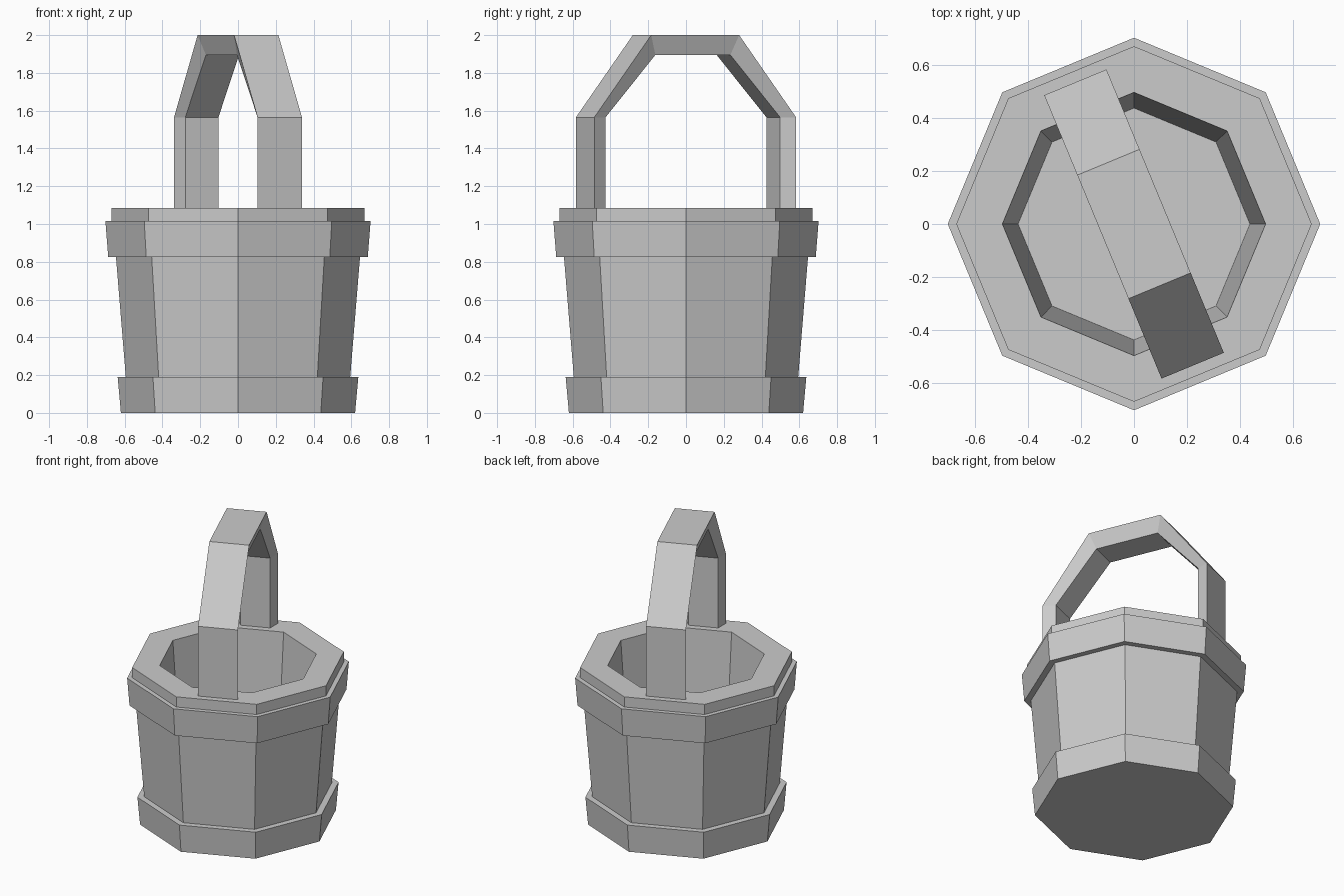
import bpy, bmesh
from math import sin, cos, pi, radians

if "Cube" in bpy.data.objects:
    bpy.data.objects.remove(bpy.data.objects["Cube"])

SIDES = 8


def make_object(name, bm):
    bmesh.ops.recalc_face_normals(bm, faces=bm.faces[:])
    mesh = bpy.data.meshes.new(name)
    bm.to_mesh(mesh)
    bm.free()
    obj = bpy.data.objects.new(name, mesh)
    bpy.context.collection.objects.link(obj)
    return obj


def bridge(bm, a, b):
    n = len(a)
    for i in range(n):
        j = (i + 1) % n
        bm.faces.new((a[i], a[j], b[j], b[i]))


def skin(name, sections):
    """Join closed cross-sections in order and cap both ends."""
    bm = bmesh.new()
    rings = [[bm.verts.new(p) for p in s] for s in sections]
    for a, b in zip(rings, rings[1:]):
        bridge(bm, a, b)
    bm.faces.new(rings[0])
    bm.faces.new(rings[-1])
    return make_object(name, bm)


def octagon(r, z):
    return [(r * cos(2 * pi * i / SIDES), r * sin(2 * pi * i / SIDES), z)
            for i in range(SIDES)]


# Bucket: lower hoop, tapered wall, upper hoop, rim, then the hollow
bucket_profile = [
    (0.62, 0.0), (0.637, 0.19),
    (0.594, 0.19), (0.646, 0.825),
    (0.687, 0.825), (0.702, 1.015),
    (0.67, 1.015), (0.67, 1.085),
    (0.496, 1.085), (0.437, 0.27),
]
skin("bucket", [octagon(r, z) for r, z in bucket_profile])

# Handle: bevelled strap, wide outside and narrow inside, (reach, height)
outer = [(0.578, 1.085), (0.578, 1.565), (0.252, 2.0)]
inner = [(0.50, 1.085), (0.50, 1.565), (0.215, 1.895)]
half = list(zip(outer, inner))
mirrored = [((-o[0], o[1]), (-i[0], i[1])) for o, i in reversed(half)]
W_OUT, W_IN = 0.127, 0.095
handle = skin("handle", [
    [(o[0], -W_OUT, o[1]), (o[0], W_OUT, o[1]),
     (i[0], W_IN, i[1]), (i[0], -W_IN, i[1])]
    for o, i in half + mirrored])
handle.rotation_euler.z = radians(-67.5)
